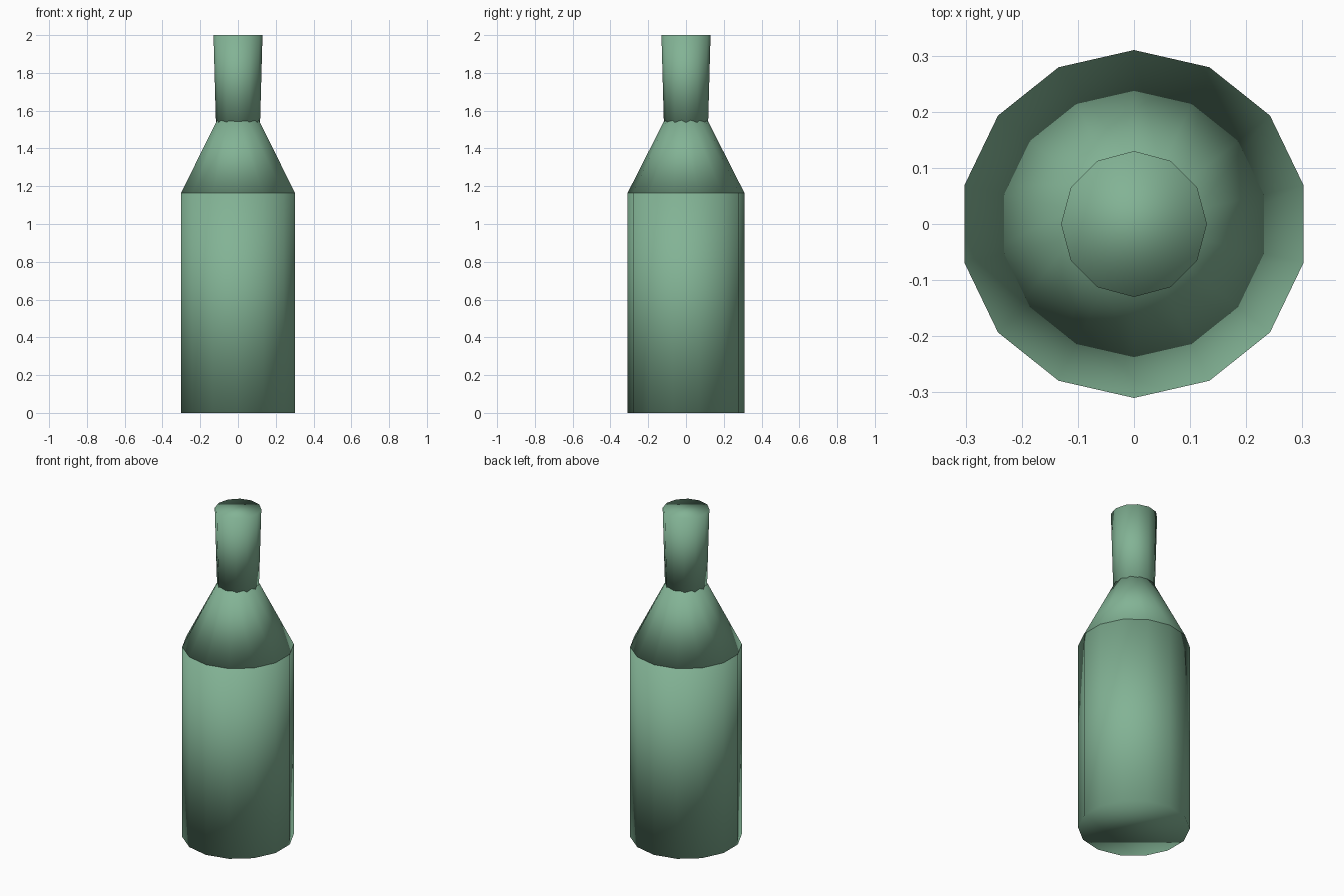
import bpy

cube = bpy.data.objects.get("Cube")
if cube:
    bpy.data.objects.remove(cube, do_unlink=True)

# Bottle green
green = bpy.data.materials.new("bottle_green")
green.use_nodes = True
colour = (0.225, 0.45, 0.30, 1.0)
green.diffuse_color = colour
green.node_tree.nodes["Principled BSDF"].inputs["Base Color"].default_value = colour


def tapered_part(name, sides, r_bottom, r_top, z_bottom, z_top):
    """Closed, fully smooth-shaded tapered cylinder with a corner on the y axis."""
    bpy.ops.mesh.primitive_cone_add(
        vertices=sides, radius1=r_bottom, radius2=r_top,
        depth=z_top - z_bottom, location=(0, 0, (z_bottom + z_top) / 2))
    part = bpy.context.object
    part.name = name
    part.data.materials.append(green)
    bpy.ops.object.shade_smooth()
    return part


# Straight body, sloping shoulder, slightly flared neck
tapered_part("body", 14, 0.31, 0.31, 0.0, 1.163)
tapered_part("shoulder", 14, 0.31, 0.112, 1.163, 1.553)
tapered_part("neck", 12, 0.117, 0.13, 1.53, 2.0)
